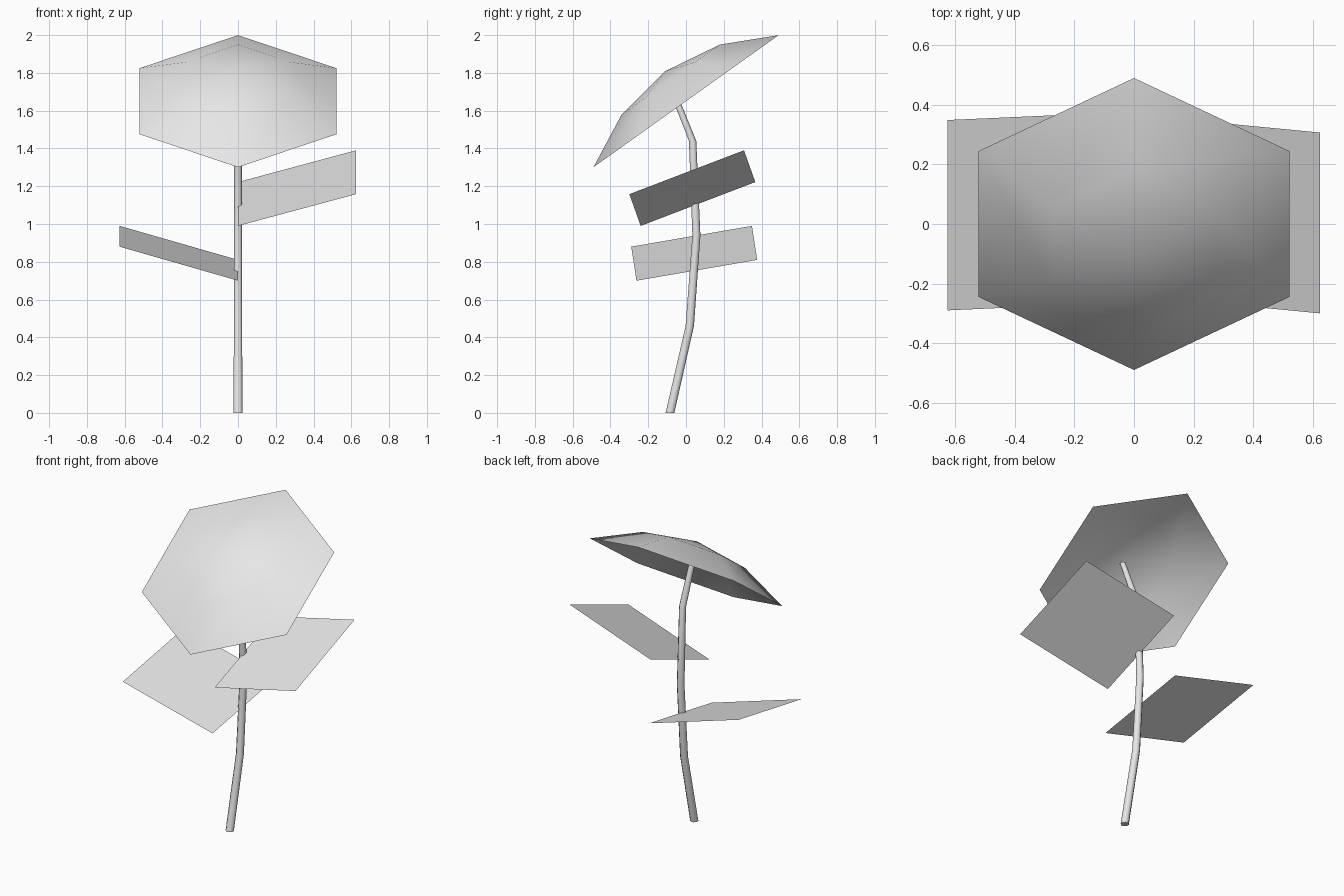
import bpy
import bmesh
import math
from mathutils import Vector, Matrix

cube = bpy.data.objects.get("Cube")
if cube:
    bpy.data.objects.remove(cube, do_unlink=True)

# One plain grey for every part
grey = bpy.data.materials.new("plain_grey")
grey.use_nodes = True
colour = (0.8, 0.8, 0.8, 1.0)
grey.diffuse_color = colour
grey.node_tree.nodes["Principled BSDF"].inputs["Base Color"].default_value = colour


def finish(name, bm, smooth_angle=None):
    """Turn a bmesh into a named object with the grey material."""
    mesh = bpy.data.meshes.new(name)
    bm.to_mesh(mesh)
    bm.free()
    mesh.materials.append(grey)
    obj = bpy.data.objects.new(name, mesh)
    bpy.context.collection.objects.link(obj)
    if smooth_angle:
        bpy.ops.object.select_all(action='DESELECT')
        obj.select_set(True)
        bpy.context.view_layer.objects.active = obj
        bpy.ops.object.shade_smooth_by_angle(angle=math.radians(smooth_angle))
    return obj


def ring(bm, centre, radius, sides, start=0.0):
    """Add a horizontal ring of vertices."""
    verts = []
    for i in range(sides):
        a = start + math.tau * i / sides
        offset = Vector((math.cos(a), math.sin(a), 0)) * radius
        verts.append(bm.verts.new(Vector(centre) + offset))
    return verts


def bridge(bm, low, high):
    """Join two rings with quads facing outward."""
    n = len(low)
    for i in range(n):
        j = (i + 1) % n
        bm.faces.new((low[i], low[j], high[j], high[i]))


# Stem: tapered tube that bends forward into the flower
bm = bmesh.new()
stem_path = [(-0.085, 0.0, 0.025), (0.02, 0.46, 0.024), (0.055, 0.94, 0.023),
             (0.035, 1.44, 0.021), (-0.103, 1.785, 0.018)]
rings = [ring(bm, (0, y, z), r, 8, math.pi / 8) for y, z, r in stem_path]
for low, high in zip(rings, rings[1:]):
    bridge(bm, low, high)
bm.faces.new(list(reversed(rings[0])))
bm.faces.new(rings[-1])
finish("stem", bm, 60)

# Flower head: open six-sided dome, tilted forward
bm = bmesh.new()
rim = ring(bm, (0, 0, 0), 0.602, 6, math.pi / 6)
middle = ring(bm, (0, 0, 0.14), 0.32, 6, math.pi / 6)
apex = bm.verts.new((0, 0, 0.194))
bridge(bm, rim, middle)
for i in range(6):
    bm.faces.new((middle[i], middle[(i + 1) % 6], apex))
tilt = Matrix.Translation((0, 0, 1.65)) @ Matrix.Rotation(math.radians(35.5), 4, 'X')
bm.transform(tilt)
finish("flower_head", bm, 60)


# Leaves: flat square sheets rising outward from the stem
def leaf(name, corner, outward, across):
    bm = bmesh.new()
    c, o, a = Vector(corner), Vector(outward), Vector(across)
    face = bm.faces.new([bm.verts.new(p) for p in (c, c + o, c + o + a, c + a)])
    face.normal_update()
    if face.normal.z < 0:
        face.normal_flip()
    finish(name, bm)


leaf("left_leaf", (0.0, -0.24, 0.99), (0.625, -0.06, 0.168), (0, 0.607, 0.232))
leaf("right_leaf", (0.0, -0.262, 0.70), (-0.627, -0.028, 0.18), (0, 0.639, 0.11))
